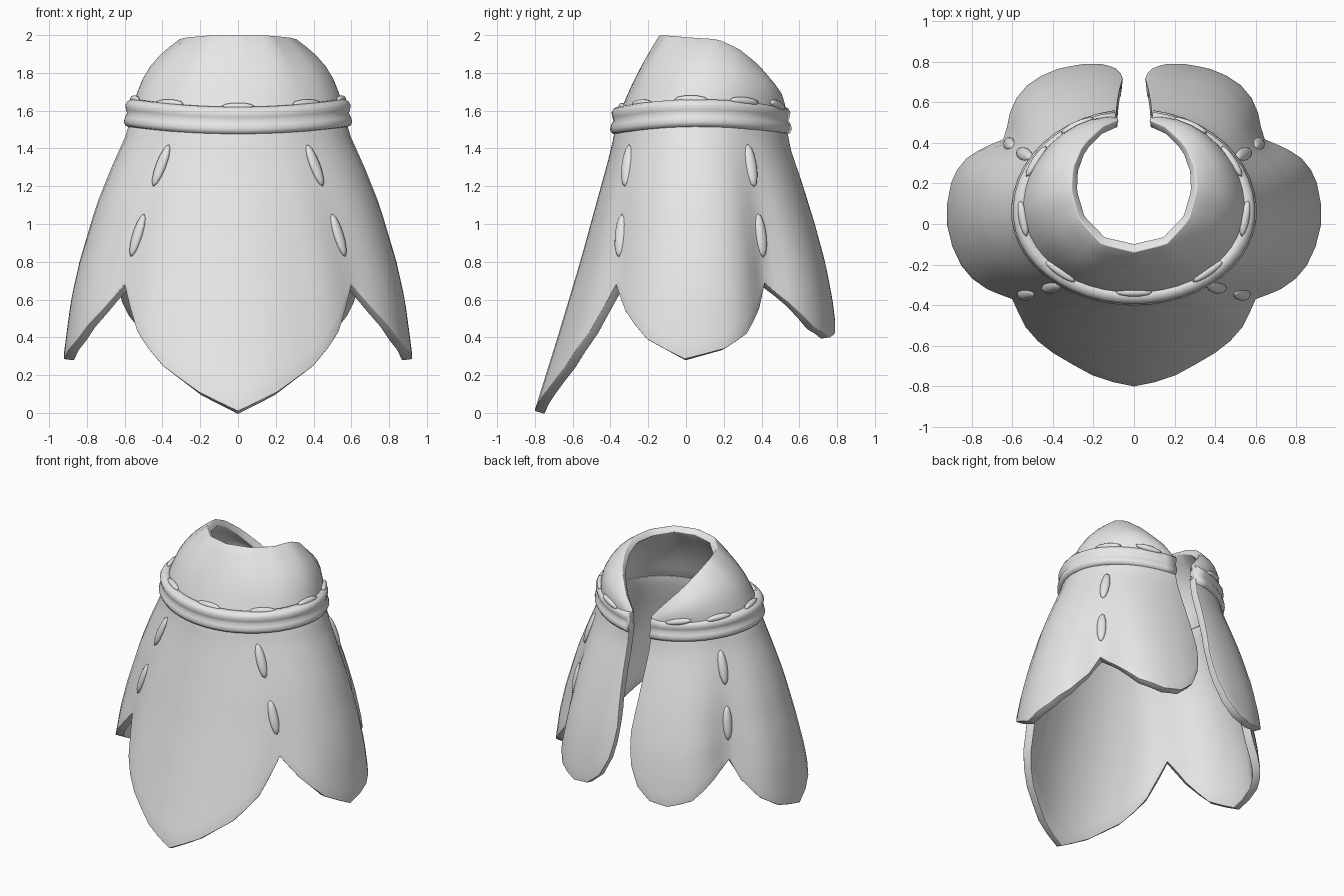
import bpy, bmesh, math
from mathutils import Vector, Matrix

if "Cube" in bpy.data.objects:
    bpy.data.objects.remove(bpy.data.objects["Cube"])

cloth = bpy.data.materials.new("pale_grey_cloth")
cloth.use_nodes = True
cloth.diffuse_color = (0.8, 0.8, 0.8, 1)
cloth.node_tree.nodes["Principled BSDF"].inputs["Base Color"].default_value = (0.8, 0.8, 0.8, 1)

CY = 0.06  # centre of the cross-sections
WAIST = 1.54  # height where skirt and collar meet
WIDTH = [(0, .925), (.3, .925), (.6, .885), (.8, .84), (1.1, .75), (1.3, .67), (1.5, .58), (1.65, .555)]
FRONT = [(0, .865), (.4, .74), (.8, .62), (1.4, .455), (1.65, .41)]
BACK = [(0, .77), (.4, .755), (.6, .73), (.8, .69), (1, .635), (1.2, .57), (1.4, .5), (1.65, .455)]
# Hem height by angle from the front: front, side and back petals
HEM = [(0, .01), (13, .11), (26, .25), (37, .43), (46.5, .68), (56, .54), (69, .39), (85, .285),
       (101, .34), (111, .42), (119, .55), (124, .69), (134, .58), (145, .45), (156, .4),
       (164, .42), (170, .5), (174, .63), (177, .86)]
# Angle, depth and spread of the dents between the petals; negative swells
DENTS = [(23, .015, 9), (46.5, .045, 11), (124, .1, 11), (151, -.025, 12), (180, .03, 8)]
SEAMS = (46.5, 124)


def lerp(table, x):
    """Piecewise linear lookup; the values may be numbers or vectors."""
    if x <= table[0][0]:
        return table[0][1]
    for (a, p), (b, q) in zip(table, table[1:]):
        if x <= b:
            return p + (q - p) * ((x - a) / (b - a))
    return table[-1][1]


def ring(angle, z, grow=0.0):
    """Point on the cross-section at height z."""
    a = math.radians(angle)
    depth = lerp(FRONT if math.cos(a) > 0 else BACK, z) + grow
    return Vector((math.sin(a) * (lerp(WIDTH, z) + grow), CY - math.cos(a) * depth, z))


def skirt_point(t, z):
    """Skirt surface, drawn in along the petal seams."""
    s, t = (-1 if t < 0 else 1), abs(t)
    k = min(1, max(0, (WAIST - z) / 0.8))
    top = lerp([(0, 0), (46.5, 35), (124, 123), (177, 171)], t)
    p = ring(s * (top + (t - top) * k), z)
    dent = sum(d * math.exp(-((t - a) / w) ** 2) for a, d, w in DENTS) * k
    return Vector((p.x * (1 - dent), CY + (p.y - CY) * (1 - dent), z))


def add_object(name, bm):
    mesh = bpy.data.meshes.new(name)
    bm.to_mesh(mesh)
    bm.free()
    mesh.materials.append(cloth)
    obj = bpy.data.objects.new(name, mesh)
    bpy.context.collection.objects.link(obj)
    for p in mesh.polygons:
        p.use_smooth = True
    return obj


def sheet(name, angles, rows, point, closed=False):
    """Grid of angles by rows; a closed sheet becomes a capped tube."""
    bm = bmesh.new()
    cols = [[bm.verts.new(point(t, r)) for r in range(rows)] for t in angles]
    for a, b in zip(cols, cols[1:]):
        for r in range(rows if closed else rows - 1):
            n = (r + 1) % rows
            bm.faces.new((a[r], a[n], b[n], b[r]))
    if closed:
        bm.faces.new(cols[0][::-1])
        bm.faces.new(cols[-1])
    return add_object(name, bm)


def thicken(obj, thickness):
    m = obj.modifiers.new("thickness", 'SOLIDIFY')
    m.thickness, m.offset, m.use_even_offset = thickness, -1, False
    b = obj.modifiers.new("soft_rim", 'BEVEL')
    b.width, b.segments, b.limit_method, b.angle_limit = thickness * .4, 3, 'ANGLE', math.radians(55)


def both_sides(half):
    return [-t for t in reversed(half) if t > 0] + list(half)


# Petal skirt, open at the back
half = []
for (a, _), (b, _) in zip(HEM, HEM[1:]):
    half += [a, (a + b) / 2]
half.append(HEM[-1][0])
ROWS = 16
skirt = sheet("petal_skirt", both_sides(half), ROWS,
              lambda t, r: skirt_point(t, WAIST + (lerp(HEM, abs(t)) - WAIST) * r / (ROWS - 1)))
thicken(skirt, 0.055)

# Collar, from the neck opening down to the band
NECK = [(t, Vector(p)) for t, p in [
    (0, (0, -.14, 2)), (30, (.16, -.1, 2)), (60, (.27, .02, 1.99)), (90, (.31, .17, 1.98)),
    (115, (.3, .28, 1.93)), (135, (.25, .39, 1.84)), (155, (.15, .48, 1.72)), (171, (.075, .51, 1.63))]]


def collar_point(t, f):
    s, t = (-1 if t < 0 else 1), abs(t)
    top, low = lerp(NECK, t), ring(t, WAIST)
    p = top.lerp(low, f)
    out = Vector((low.x, low.y - CY, 0)).normalized()
    bulge = (.015 + .05 * min(1, t / 80)) * min(1, (top.z - 1.58) / .2)
    p += (out * .7 + Vector((0, 0, .7))) * math.sin(math.pi * f) * bulge
    return Vector((s * p.x, p.y, p.z))


wrap = [171 * i / 22 for i in range(23)]
collar = sheet("collar", both_sides(wrap), 8, lambda t, r: collar_point(t, r / 7))
thicken(collar, 0.05)


def wave(t):
    """Band height: low at the front and back, high at the sides."""
    return -.02 * math.cos(math.radians(2 * t))


# Double-rolled band around the waist of the collar
ROLL = [(-.04, .09), (-.005, .09), (.015, .08), (.026, .06), (.022, .035), (.016, .015),
        (.028, -.005), (.034, -.03), (.024, -.05), (0, -.058), (-.04, -.045)]


def band_point(t, r):
    out, dz = ROLL[r]
    p = ring(t, 1.55, out)
    p.z += dz + wave(t)
    return p


sheet("collar_band", both_sides(wrap), len(ROLL), band_point, closed=True)


def stitch(name, centre, along, out, size):
    """Flattened bead lying along a direction on the cloth."""
    along = along.normalized()
    side = out.cross(along).normalized()
    out = along.cross(side)
    frame = Matrix((along, side, out)).transposed().to_4x4()
    bm = bmesh.new()
    bmesh.ops.create_uvsphere(bm, u_segments=12, v_segments=8, radius=1)
    bm.transform(Matrix.Translation(centre) @ frame @ Matrix.Diagonal((*size, 1)))
    add_object(name, bm)


for s, label in ((1, "left"), (-1, "right")):
    # Long stitches on the petal seams
    for a, place in zip(SEAMS, ("front", "back")):
        for z, level in ((1.31, "upper"), (.94, "lower")):
            p = skirt_point(s * a, z)
            out = Vector((p.x, p.y - CY, .25))
            stitch(f"{label}_{place}_{level}_stitch", p, skirt_point(s * a, z + .1) - p, out,
                   (.12, .033, .024))
    # Short stitches above the band
    for i, a in enumerate((0, 42, 83, 120, 150)):
        if a or s > 0:
            p = collar_point(s * a, .83)
            p.z = 1.64 + wave(a)
            along = collar_point(s * (a + 4), .83) - collar_point(s * (a - 4), .83)
            stitch(f"{label}_collar_stitch_{i}", p, along, Vector((p.x, p.y - CY, .5)),
                   (.09, .022, .022))
